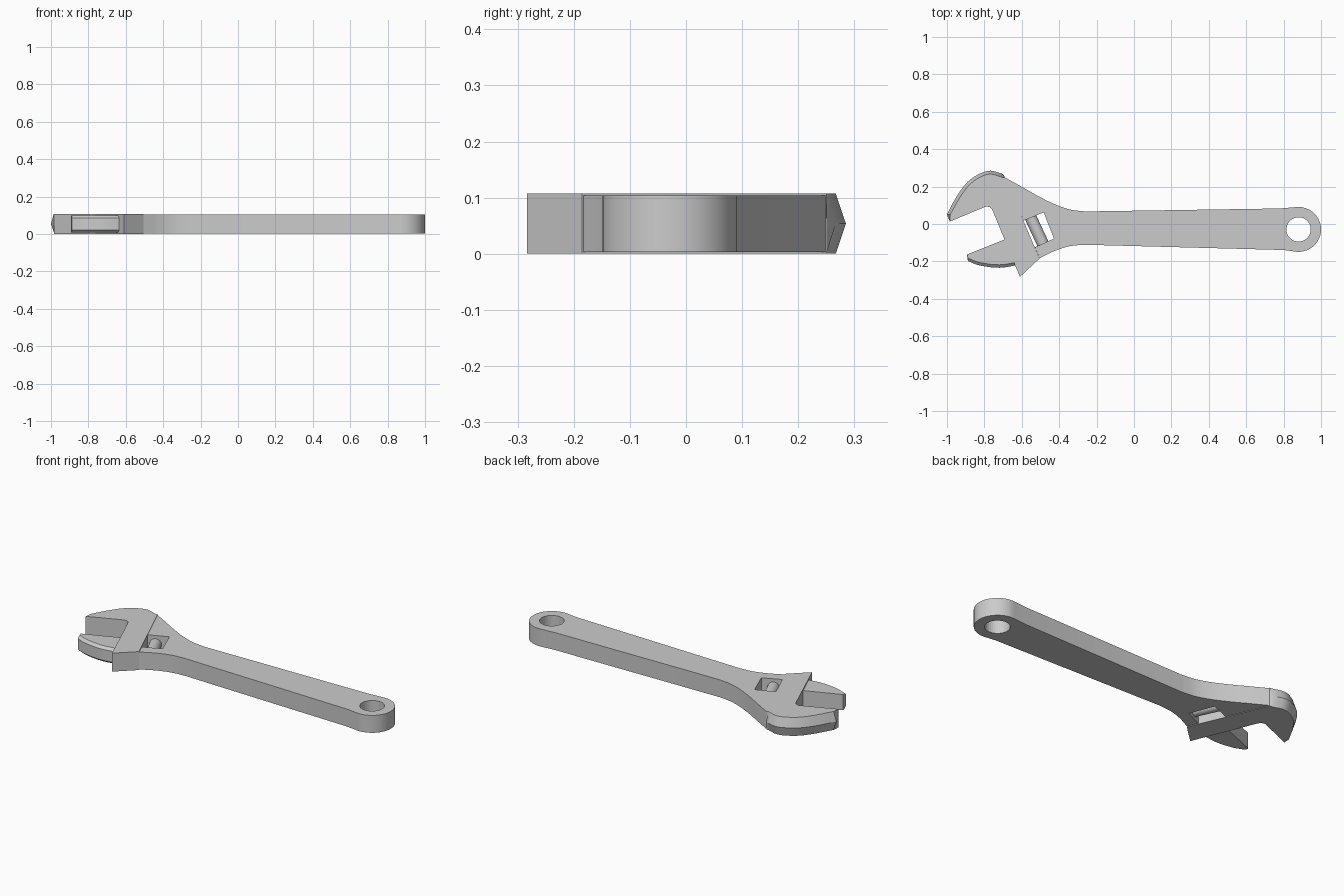
import bpy, bmesh
from math import cos, sin, radians
from mathutils import Vector

if "Cube" in bpy.data.objects:
    bpy.data.objects.remove(bpy.data.objects["Cube"])

MID = 0.0535  # mid-thickness of the wrench


def finish(obj, angle=30):
    bpy.ops.object.select_all(action='DESELECT')
    obj.select_set(True)
    bpy.context.view_layer.objects.active = obj
    bpy.ops.object.shade_smooth_by_angle(angle=radians(angle))


def loft(name, layers):
    """Solid through stacked outlines; layers = [(z, points), ...] bottom to top."""
    bm = bmesh.new()
    rings = [[bm.verts.new((x, y, z)) for x, y in pts] for z, pts in layers]
    n = len(rings[0])
    for a, b in zip(rings, rings[1:]):
        for i in range(n):
            j = (i + 1) % n
            bm.faces.new((a[i], a[j], b[j], b[i]))
    bm.faces.new(rings[0][::-1])
    bm.faces.new(rings[-1])
    bmesh.ops.recalc_face_normals(bm, faces=bm.faces)
    me = bpy.data.meshes.new(name)
    bm.to_mesh(me)
    bm.free()
    obj = bpy.data.objects.new(name, me)
    bpy.context.collection.objects.link(obj)
    return obj


def smooth_path(pts, steps=5):
    """Catmull-Rom curve through the points."""
    p = [Vector(q) for q in pts]
    p = [2 * p[0] - p[1]] + p + [2 * p[-1] - p[-2]]
    out = []
    for a, b, c, d in zip(p, p[1:], p[2:], p[3:]):
        for k in range(steps):
            t = k / steps
            out.append(0.5 * (2 * b + (c - a) * t + (2 * a - 5 * b + 4 * c - d) * t * t
                              + (3 * b - a - 3 * c + d) * t ** 3))
    return [tuple(v) for v in out] + [tuple(p[-2])]


def cut(obj, cutter):
    cutter.hide_render = True
    cutter.hide_set(True)
    mod = obj.modifiers.new("cut", 'BOOLEAN')
    mod.operation = 'DIFFERENCE'
    mod.solver = 'EXACT'
    mod.object = cutter


# Fixed jaw and guide block, ridged along the outer back
back_outer = smooth_path([(-0.70, 0.267), (-0.765, 0.285), (-0.823, 0.27),
                          (-0.888, 0.227), (-0.947, 0.15), (-1.0, 0.052)], 3)
centre = Vector((-0.76, 0.05))
back_inner = [tuple(q - (q - centre).normalized() * 0.018)
              for q in map(Vector, back_outer)]
front = [(-0.985, 0.013), (-0.79, 0.094), (-0.773, 0.091), (-0.762, 0.082),
         (-0.754, 0.067), (-0.61, -0.283), (-0.505, -0.185), (-0.69, 0.25)]
finish(loft("fixed_jaw", [(0, back_inner + front), (MID, back_outer + front),
                          (2 * MID, back_inner + front)]))

# Handle: flared neck, tapered bar and rounded end
eye = (0.88, -0.029)
lower = smooth_path([(-0.505, -0.183), (-0.42, -0.142), (-0.34, -0.118), (-0.26, -0.111)])
lower += [(0.80, -0.139)]
end = [(eye[0] + 0.12 * cos(radians(a)), eye[1] + 0.12 * sin(radians(a)))
       for a in range(-95, 99, 8)]
upper = [(0.78, 0.083)] + smooth_path([(-0.26, 0.067), (-0.34, 0.077), (-0.42, 0.104),
                                       (-0.51, 0.148), (-0.60, 0.199), (-0.69, 0.249)])
outline = lower + end + upper
handle = loft("handle", [(0.003, outline), (0.104, outline)])

# Hanging hole and window for the adjusting screw
hole = [(eye[0] + 0.065 * cos(radians(a)), eye[1] + 0.065 * sin(radians(a)))
        for a in range(0, 360, 10)]
cut(handle, loft("hole_cutter", [(-0.1, hole), (0.2, hole)]))
window = [(-0.605, 0.012), (-0.542, -0.13), (-0.428, -0.078), (-0.483, 0.062)]
cut(handle, loft("window_cutter", [(-0.1, window), (0.2, window)]))
finish(handle)

# Sliding lower jaw with a chamfered belly
top_edge = [(-0.60, -0.045), (-0.66, -0.07), (-0.893, -0.163)]
belly = smooth_path([(-0.888, -0.198), (-0.823, -0.222), (-0.717, -0.234), (-0.60, -0.215)], 4)
belly_in = [(x, y + 0.016) for x, y in belly]
finish(loft("sliding_jaw", [(0.008, top_edge + belly_in), (0.022, top_edge + belly),
                            (0.085, top_edge + belly), (0.099, top_edge + belly_in)]))

# Adjusting screw lying in the window
a, b = Vector((-0.555, 0.04, MID)), Vector((-0.484, -0.112, MID))
bpy.ops.mesh.primitive_cylinder_add(vertices=24, radius=0.032, depth=(b - a).length,
                                    location=(a + b) / 2,
                                    rotation=(b - a).to_track_quat('Z', 'Y').to_euler())
screw = bpy.context.object
screw.name = "adjusting_screw"
finish(screw)
